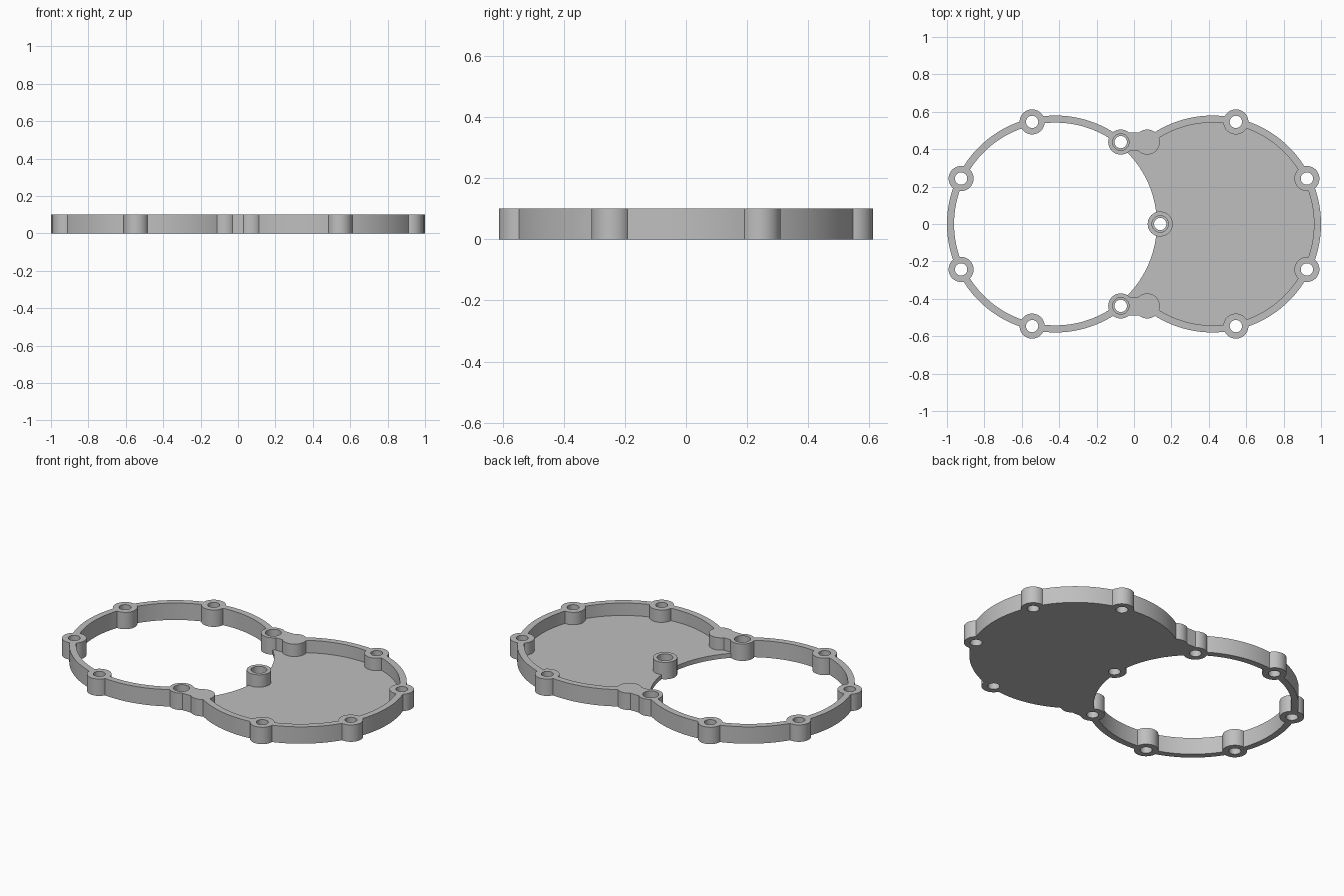
import bpy
import bmesh
from math import cos, sin, pi, radians

cube = bpy.data.objects.get("Cube")
if cube:
    bpy.data.objects.remove(cube, do_unlink=True)

CX, R_OUT, R_IN, R_BOLT = 0.42, 0.58, 0.542, 0.56
HEIGHT, FLOOR = 0.102, 0.027
BOSS_R, HOLE_R, BORE_R = 0.067, 0.033, 0.044
STEP = 2 * pi / 7

metal = bpy.data.materials.new("light grey metal")
metal.use_nodes = True
GREY = (0.52, 0.52, 0.52, 1)
metal.diffuse_color = GREY
metal.node_tree.nodes["Principled BSDF"].inputs["Base Color"].default_value = GREY


def prism(name, outline, z0, z1):
    """Extrude a flat counter-clockwise outline between two heights."""
    bm = bmesh.new()
    face = bm.faces.new([bm.verts.new((x, y, z0)) for x, y in outline])
    up = bmesh.ops.extrude_face_region(bm, geom=[face])["geom"]
    verts = [v for v in up if isinstance(v, bmesh.types.BMVert)]
    bmesh.ops.translate(bm, verts=verts, vec=(0, 0, z1 - z0))
    bmesh.ops.recalc_face_normals(bm, faces=bm.faces)
    mesh = bpy.data.meshes.new(name)
    bm.to_mesh(mesh)
    bm.free()
    obj = bpy.data.objects.new(name, mesh)
    bpy.context.collection.objects.link(obj)
    mesh.materials.append(metal)
    return obj


def arc(cx, cy, r, a0, a1, n):
    return [(cx + r * cos(a0 + (a1 - a0) * i / n),
             cy + r * sin(a0 + (a1 - a0) * i / n)) for i in range(n + 1)]


def circle(x, y, r, n=40):
    return arc(x, y, r, 0, 2 * pi, n)[:-1]


def box(x0, x1, y0, y1):
    return [(x0, y0), (x1, y0), (x1, y1), (x0, y1)]


def combine(target, tool, operation):
    """Apply a boolean and discard the tool."""
    tool.hide_render = True
    mod = target.modifiers.new("combine", "BOOLEAN")
    mod.operation, mod.solver, mod.object = operation, "EXACT", tool
    bpy.context.view_layer.objects.active = target
    bpy.ops.object.modifier_apply(modifier=mod.name)
    bpy.data.objects.remove(tool, do_unlink=True)


def rim(name, cx, start, end):
    outline = arc(cx, 0, R_OUT, start, end, 90) + arc(cx, 0, R_IN, end, start, 90)
    return prism(name, outline, 0, HEIGHT)


# Floor of the closed half, bitten by the open ring
body = prism("gasket_cover", circle(CX, 0, R_OUT - 0.004, 120), 0, FLOOR)
combine(body, prism("floor_web", box(-0.075, 0.073, -0.44, 0.44), 0, FLOOR), "UNION")
combine(body, prism("floor_bite", circle(-CX, 0, R_IN, 120), -0.1, 0.2), "DIFFERENCE")

# Open rims, stopping where the two halves meet
combine(body, rim("open_rim", -CX, STEP, 2 * pi - STEP), "UNION")
combine(body, rim("closed_rim", CX, STEP - pi, pi - STEP), "UNION")

# Necks joining the halves
for s in (-1, 1):
    y = s * 0.441
    combine(body, prism("neck", box(-0.073, 0.073, y - 0.049, y + 0.049), 0, HEIGHT), "UNION")

# Bosses around both rims; the centre one belongs to the open half
holes = []
for i in range(7):
    x, y = R_BOLT * cos(i * STEP) - CX, R_BOLT * sin(i * STEP)
    sides = (1,) if i == 0 else (1, -1)
    for s in sides:
        combine(body, prism("boss", circle(s * x, y, BOSS_R), 0, HEIGHT), "UNION")
        if s == 1 or i not in (1, 6):
            holes.append((s * x, y, i in (0, 1, 6)))

# Bolt holes, counterbored at the joint
for x, y, bored in holes:
    combine(body, prism("hole", circle(x, y, HOLE_R, 32), -0.1, 0.2), "DIFFERENCE")
    if bored:
        combine(body, prism("bore", circle(x, y, BORE_R, 32), 0.05, 0.2), "DIFFERENCE")

bpy.ops.object.select_all(action="DESELECT")
body.select_set(True)
bpy.context.view_layer.objects.active = body
bpy.ops.object.shade_smooth_by_angle(angle=radians(30))
